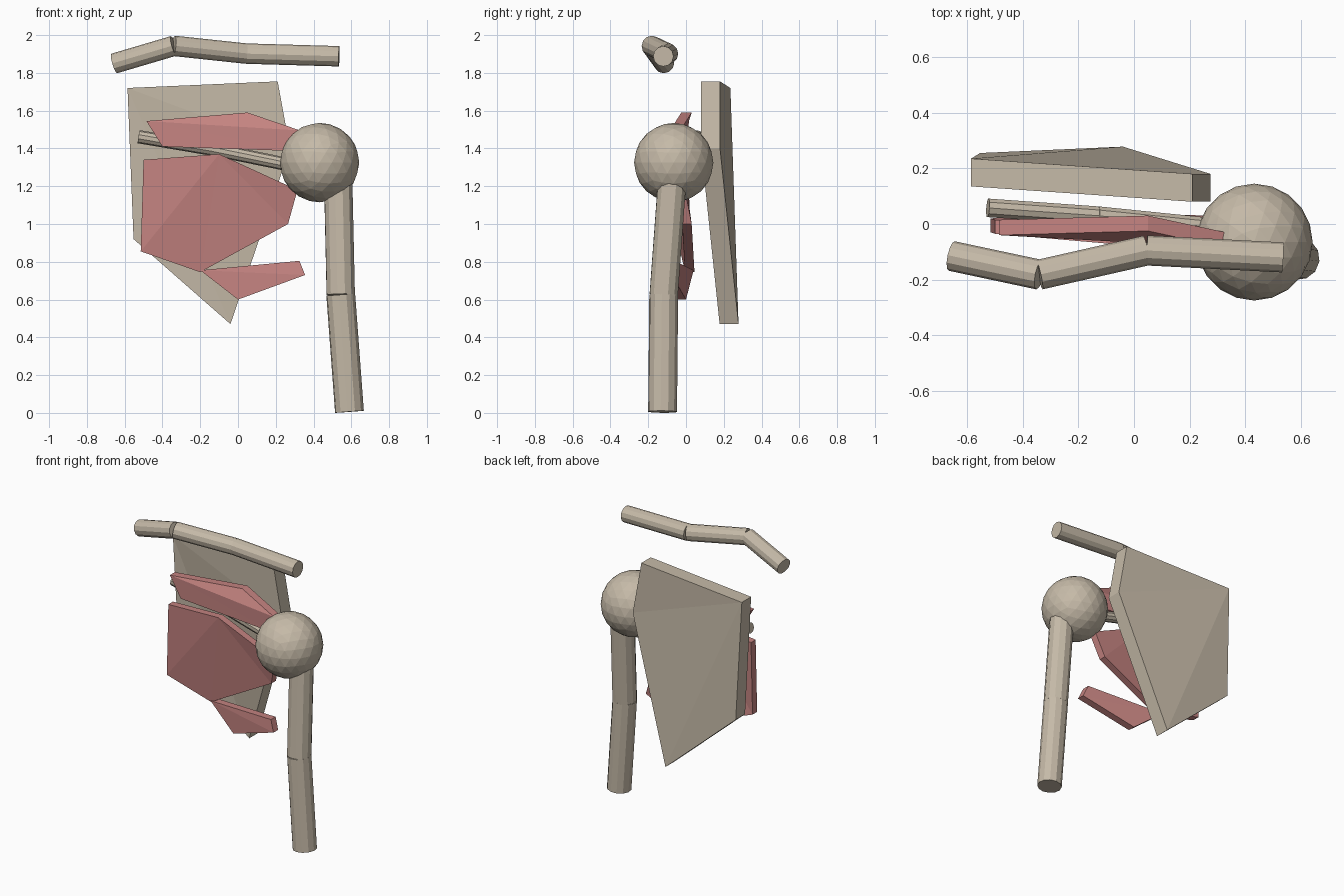
import bpy, bmesh
from mathutils import Vector

if "Cube" in bpy.data.objects:
    bpy.data.objects.remove(bpy.data.objects["Cube"])


def material(name, color):
    m = bpy.data.materials.new(name)
    m.diffuse_color = (*color, 1)
    m.use_nodes = True
    m.node_tree.nodes["Principled BSDF"].inputs["Base Color"].default_value = m.diffuse_color
    return m


BONE = material("bone_beige", (0.56, 0.49, 0.39))
MUSCLE = material("muscle_pink", (0.56, 0.23, 0.22))


def finish(bm, name, mat):
    bmesh.ops.recalc_face_normals(bm, faces=bm.faces)
    mesh = bpy.data.meshes.new(name)
    bm.to_mesh(mesh)
    bm.free()
    mesh.materials.append(mat)
    obj = bpy.data.objects.new(name, mesh)
    bpy.context.collection.objects.link(obj)
    return obj


def plate(name, outline, depth, mat):
    """Slightly warped outline, fanned from its first point, thickened along y."""
    bm = bmesh.new()
    front = [bm.verts.new(p) for p in outline]
    back = [bm.verts.new((x, y + depth, z)) for x, y, z in outline]
    n = len(outline)
    for i in range(1, n - 1):
        bm.faces.new((front[0], front[i], front[i + 1]))
        bm.faces.new((back[0], back[i + 1], back[i]))
    for i in range(n):
        j = (i + 1) % n
        bm.faces.new((front[j], front[i], back[i], back[j]))
    return finish(bm, name, mat)


def rod(name, path, radius, sides, mat):
    """One capped cylinder per path section, so bends keep their open notch."""
    bm = bmesh.new()
    for a, b in zip(path, path[1:]):
        a, b = Vector(a), Vector(b)
        made = bmesh.ops.create_cone(bm, cap_ends=True, segments=sides, radius1=radius,
                                     radius2=radius, depth=(b - a).length)
        turn = (b - a).to_track_quat('Z', 'Y').to_matrix().to_4x4()
        turn.translation = (a + b) / 2
        bmesh.ops.transform(bm, matrix=turn, verts=made["verts"])
    return finish(bm, name, mat)


# Shoulder blade
plate("shoulder_blade", [(-0.585, 0.135, 1.72), (0.21, 0.08, 1.755), (0.275, 0.08, 1.40),
                         (-0.04, 0.178, 0.47), (-0.553, 0.155, 0.92)], 0.1, BONE)

# Ridge of the shoulder blade
rod("blade_ridge", [(-0.525, 0.058, 1.462), (-0.13, 0.03, 1.395), (0.36, -0.02, 1.295)],
    0.035, 10, BONE)

# Collar bone
rod("collar_bone", [(-0.655, -0.115, 1.85), (-0.34, -0.182, 1.943),
                    (0.045, -0.095, 1.902), (0.535, -0.12, 1.888)], 0.054, 12, BONE)

# Upper arm bone: ball and shaft
bm = bmesh.new()
bmesh.ops.create_icosphere(bm, subdivisions=3, radius=0.21)
bmesh.ops.translate(bm, verts=bm.verts, vec=(0.432, -0.065, 1.325))
finish(bm, "arm_bone_head", BONE)
rod("arm_bone_shaft", [(0.53, -0.072, 1.25), (0.544, -0.118, 0.625), (0.59, -0.124, 0.006)],
    0.077, 12, BONE)

# Muscles
plate("upper_muscle", [(-0.485, -0.04, 1.545), (0.05, -0.025, 1.59), (0.33, -0.085, 1.495),
                       (0.34, -0.085, 1.385), (-0.40, -0.045, 1.41)], 0.055, MUSCLE)
plate("middle_muscle", [(-0.10, -0.07, 1.37), (0.315, -0.055, 1.18), (0.265, -0.02, 1.0),
                        (-0.20, -0.005, 0.745), (-0.515, -0.03, 0.855),
                        (-0.50, -0.035, 1.34)], 0.05, MUSCLE)
plate("lower_muscle", [(-0.20, -0.01, 0.755), (0.325, -0.11, 0.805), (0.355, -0.125, 0.73),
                       (0.0, -0.05, 0.60)], 0.05, MUSCLE)
